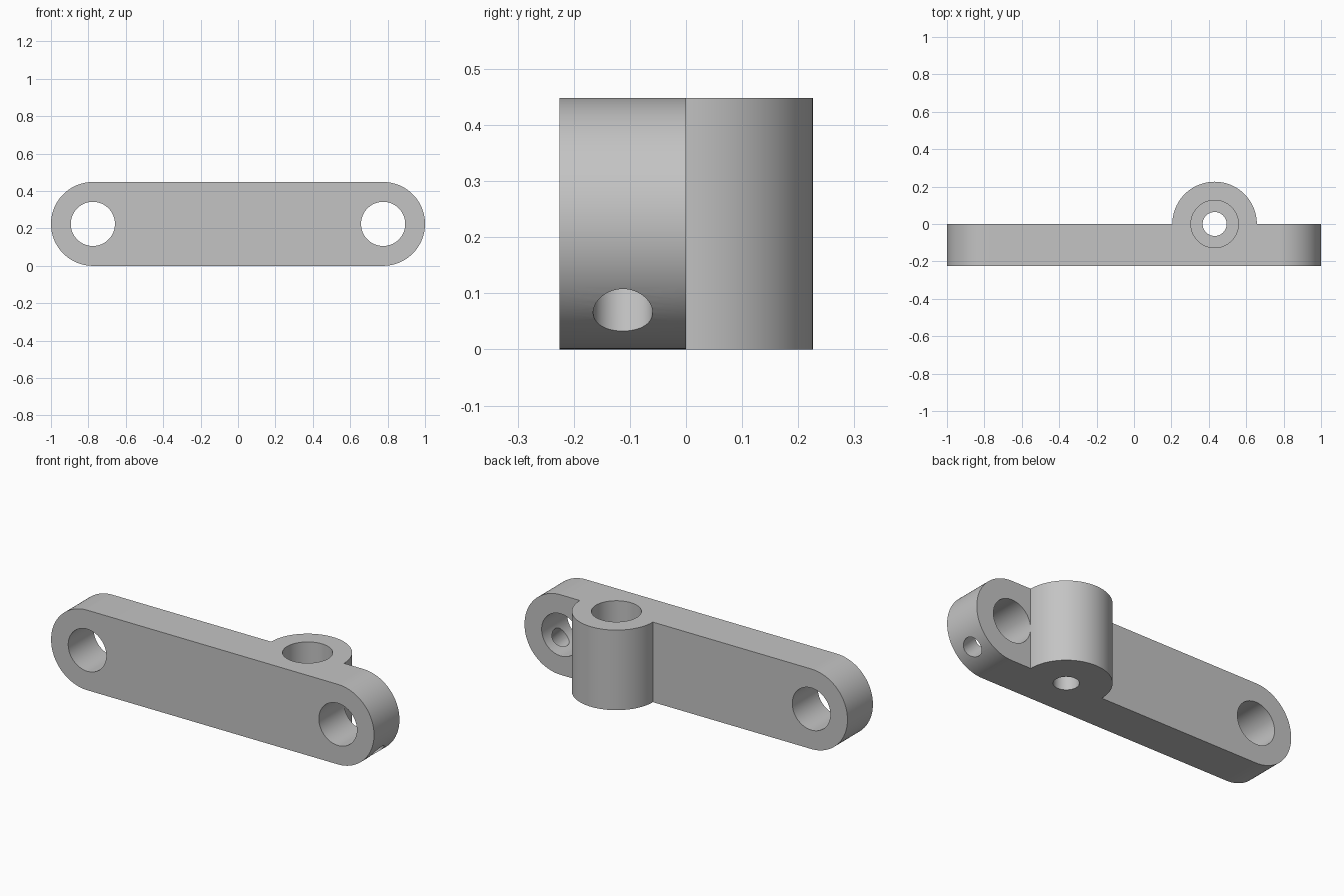
import bpy, bmesh, math
from mathutils import Matrix, Vector

if "Cube" in bpy.data.objects:
    bpy.data.objects.remove(bpy.data.objects["Cube"], do_unlink=True)

R = 0.224            # end radius, half the link height
END_X = 1 - R        # pivot centres
BOSS_X = 0.431

steel = bpy.data.materials.new("plain_grey")
steel.use_nodes = True
GREY = (0.55, 0.55, 0.55, 1)
steel.diffuse_color = GREY
steel.node_tree.nodes["Principled BSDF"].inputs["Base Color"].default_value = GREY


def add_object(name, bm):
    bmesh.ops.recalc_face_normals(bm, faces=bm.faces)
    mesh = bpy.data.meshes.new(name)
    bm.to_mesh(mesh)
    bm.free()
    mesh.materials.append(steel)
    obj = bpy.data.objects.new(name, mesh)
    bpy.context.collection.objects.link(obj)
    return obj


def cylinder(name, start, end, radius, segments=96):
    start, end = Vector(start), Vector(end)
    axis = end - start
    turn = axis.to_track_quat("Z", "Y").to_matrix().to_4x4()
    bm = bmesh.new()
    bmesh.ops.create_cone(bm, cap_ends=True, segments=segments, radius1=radius,
                          radius2=radius, depth=axis.length,
                          matrix=Matrix.Translation((start + end) / 2) @ turn)
    return add_object(name, bm)


def extrude_profile(name, points, offset):
    bm = bmesh.new()
    face = bm.faces.new([bm.verts.new(p) for p in points])
    grown = bmesh.ops.extrude_face_region(bm, geom=[face])["geom"]
    bmesh.ops.translate(bm, vec=offset,
                        verts=[v for v in grown if isinstance(v, bmesh.types.BMVert)])
    return add_object(name, bm)


def combine(target, other, operation):
    mod = target.modifiers.new(other.name, "BOOLEAN")
    mod.operation = operation
    mod.solver = "EXACT"
    mod.object = other
    bpy.context.view_layer.objects.active = target
    bpy.ops.object.modifier_apply(modifier=mod.name)
    bpy.data.objects.remove(other, do_unlink=True)


# Link plate with rounded ends
N = 48
outline = []
for side in (1, -1):
    for i in range(N + 1):
        a = -math.pi / 2 + math.pi * i / N
        outline.append((side * (END_X + R * math.cos(a)), 0, R + side * R * math.sin(a)))
link = extrude_profile("link_arm", outline, (0, -0.225, 0))

# Half-round boss, rooted inside the plate
arc = [math.pi * i / N for i in range(N + 1)]
section = [(BOSS_X + 0.226 * math.cos(a), 0.226 * math.sin(a), 0) for a in arc]
section += [(BOSS_X - 0.226, -0.1, 0), (BOSS_X + 0.226, -0.1, 0)]
boss = extrude_profile("boss", section, (0, 0, 2 * R))
combine(link, boss, "UNION")

# Pivot holes through both ends
for side in (1, -1):
    x = side * END_X
    combine(link, cylinder("pivot_hole", (x, -0.4, R), (x, 0.1, R), 0.118), "DIFFERENCE")

# Stepped bore down the boss
combine(link, cylinder("wide_bore", (BOSS_X, 0, R), (BOSS_X, 0, 0.6), 0.127), "DIFFERENCE")
combine(link, cylinder("narrow_bore", (BOSS_X, 0, -0.1), (BOSS_X, 0, 0.3), 0.064), "DIFFERENCE")

# Slanted screw hole from the end into the pivot hole
combine(link, cylinder("screw_hole", (END_X, -0.1125, R),
                       (END_X + 0.25, -0.1125, R - 0.25), 0.053, 64), "DIFFERENCE")

# Smooth round walls, sharp rims
bpy.ops.object.select_all(action="DESELECT")
link.select_set(True)
bpy.context.view_layer.objects.active = link
bpy.ops.object.shade_smooth_by_angle(angle=math.radians(25))
